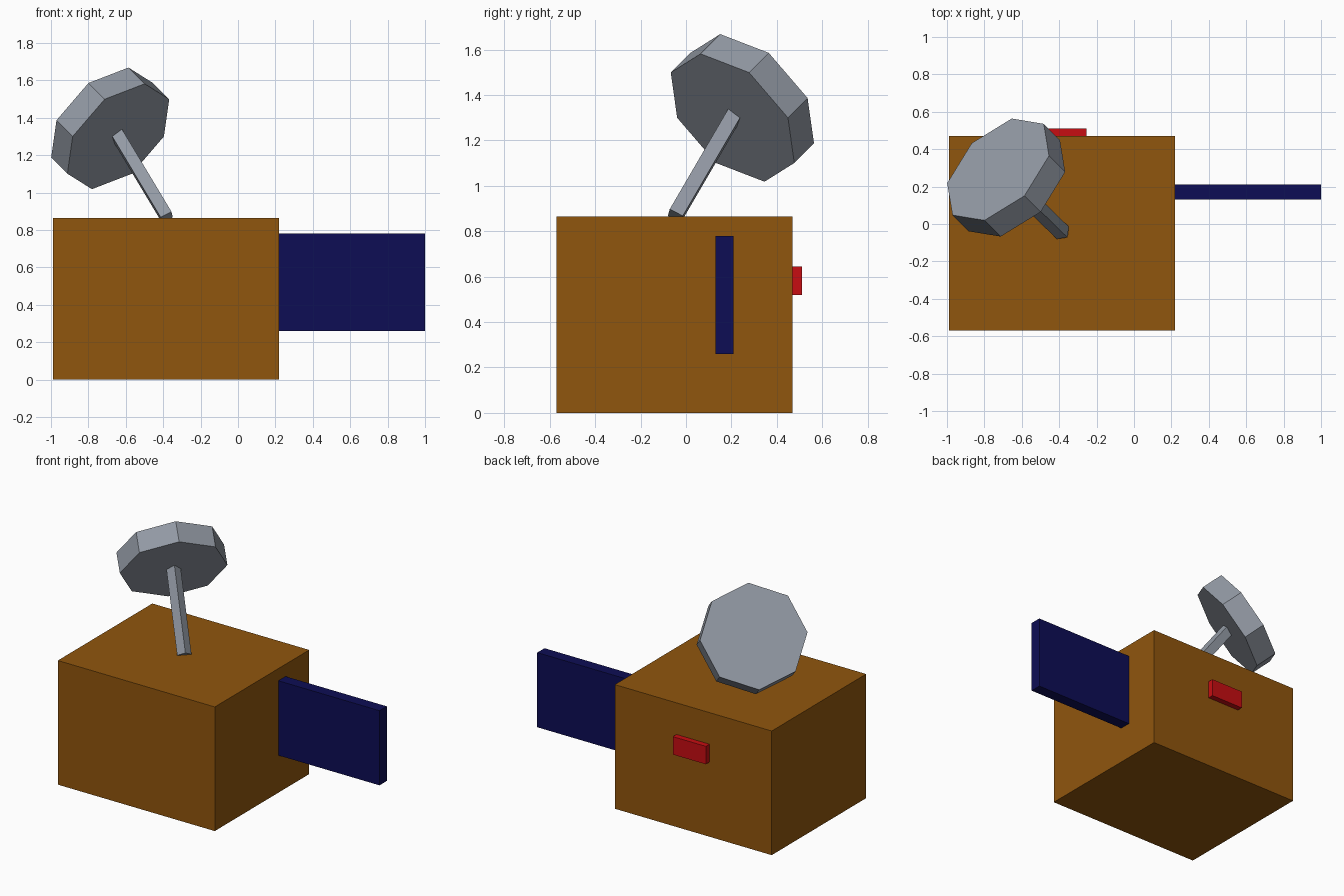
import bpy
import bmesh
from mathutils import Matrix, Vector

cube = bpy.data.objects.get("Cube")
if cube:
    bpy.data.objects.remove(cube, do_unlink=True)


def material(name, rgb):
    mat = bpy.data.materials.new(name)
    mat.use_nodes = True
    mat.diffuse_color = (*rgb, 1)
    bsdf = next(n for n in mat.node_tree.nodes if n.type == 'BSDF_PRINCIPLED')
    bsdf.inputs["Base Color"].default_value = (*rgb, 1)
    return mat


def add_object(name, bm, mat):
    mesh = bpy.data.meshes.new(name)
    bmesh.ops.recalc_face_normals(bm, faces=bm.faces)
    bm.to_mesh(mesh)
    bm.free()
    mesh.materials.append(mat)
    obj = bpy.data.objects.new(name, mesh)
    bpy.context.collection.objects.link(obj)
    return obj


def box(name, low, high, mat):
    low, high = Vector(low), Vector(high)
    bm = bmesh.new()
    bmesh.ops.create_cube(bm, size=1)
    bmesh.ops.scale(bm, vec=high - low, verts=bm.verts)
    bmesh.ops.translate(bm, vec=(low + high) / 2, verts=bm.verts)
    return add_object(name, bm, mat)


def prism(name, start, end, radius, sides, mat):
    """Regular prism between two points, with a corner on its horizontal axis."""
    start, end = Vector(start), Vector(end)
    axis = (end - start).normalized()
    across = Vector((0, 0, 1)).cross(axis).normalized()
    rise = axis.cross(across)
    turn = Matrix((across, rise, axis)).transposed().to_4x4()
    bm = bmesh.new()
    bmesh.ops.create_cone(bm, cap_ends=True, segments=sides, radius1=radius,
                          radius2=radius, depth=(end - start).length)
    bmesh.ops.transform(bm, matrix=Matrix.Translation((start + end) / 2) @ turn,
                        verts=bm.verts)
    return add_object(name, bm, mat)


brown = material("orange_brown", (0.28, 0.092, 0.004))
navy = material("navy_blue", (0.004, 0.004, 0.09))
red = material("red", (0.57, 0.004, 0.006))
grey = material("blue_grey", (0.29, 0.32, 0.37))

# Main body, side panel and rear block
box("body", (-0.99, -0.57, 0), (0.22, 0.47, 0.865), brown)
box("side_panel", (0.2, 0.13, 0.26), (1, 0.21, 0.78), navy)
box("rear_block", (-0.51, 0.45, 0.52), (-0.255, 0.51, 0.645), red)

# Tilted dish on a square mast
dish_base = Vector((-0.64, 0.205, 1.3))
dish_axis = Vector((-1, 1, 1)).normalized()
prism("dish", dish_base, dish_base + dish_axis * 0.15, 0.345, 8, grey)
mast_foot = Vector((-0.381, -0.047, 0.868))
prism("mast", mast_foot, mast_foot.lerp(dish_base, 1.1), 0.046, 4, grey)
